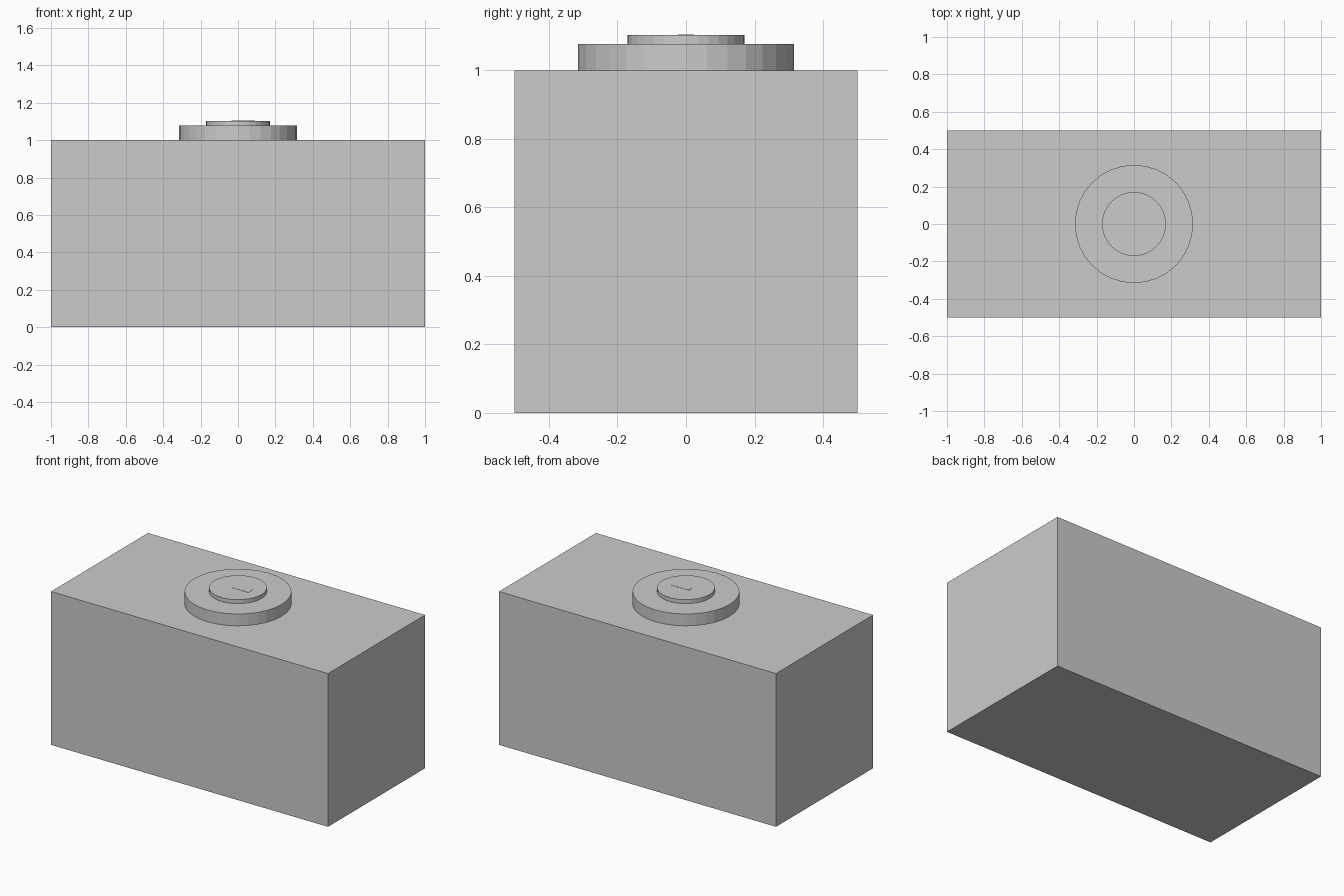
import bpy
import bmesh
import math

if "Cube" in bpy.data.objects:
    bpy.data.objects.remove(bpy.data.objects["Cube"])


def prism(name, outline, z0, z1):
    """Extrude a closed XY outline from z0 to z1 with flat faces."""
    bm = bmesh.new()
    face = bm.faces.new([bm.verts.new((x, y, z0)) for x, y in outline])
    ext = bmesh.ops.extrude_face_region(bm, geom=[face], use_keep_orig=True)
    top = [v for v in ext["geom"] if isinstance(v, bmesh.types.BMVert)]
    bmesh.ops.translate(bm, verts=top, vec=(0, 0, z1 - z0))
    bmesh.ops.recalc_face_normals(bm, faces=bm.faces)
    mesh = bpy.data.meshes.new(name)
    bm.to_mesh(mesh)
    bm.free()
    obj = bpy.data.objects.new(name, mesh)
    bpy.context.collection.objects.link(obj)
    return obj


def circle(radius, sides=32):
    return [(radius * math.cos(2 * math.pi * i / sides),
             radius * math.sin(2 * math.pi * i / sides)) for i in range(sides)]


# Main block
prism("body", [(-1, -0.5), (1, -0.5), (1, 0.5), (-1, 0.5)], 0, 1)

# Stepped round button on top
prism("button_base", circle(0.316), 1.0, 1.077)
prism("button_cap", circle(0.171), 1.077, 1.103)

# Thin marker plate, nearly flush, with clipped left corners
prism("marker_plate", [(-0.028, -0.024), (0.091, -0.024), (0.091, 0.024),
                       (-0.028, 0.024), (-0.036, 0.016), (-0.036, -0.016)],
      1.103, 1.1045)
